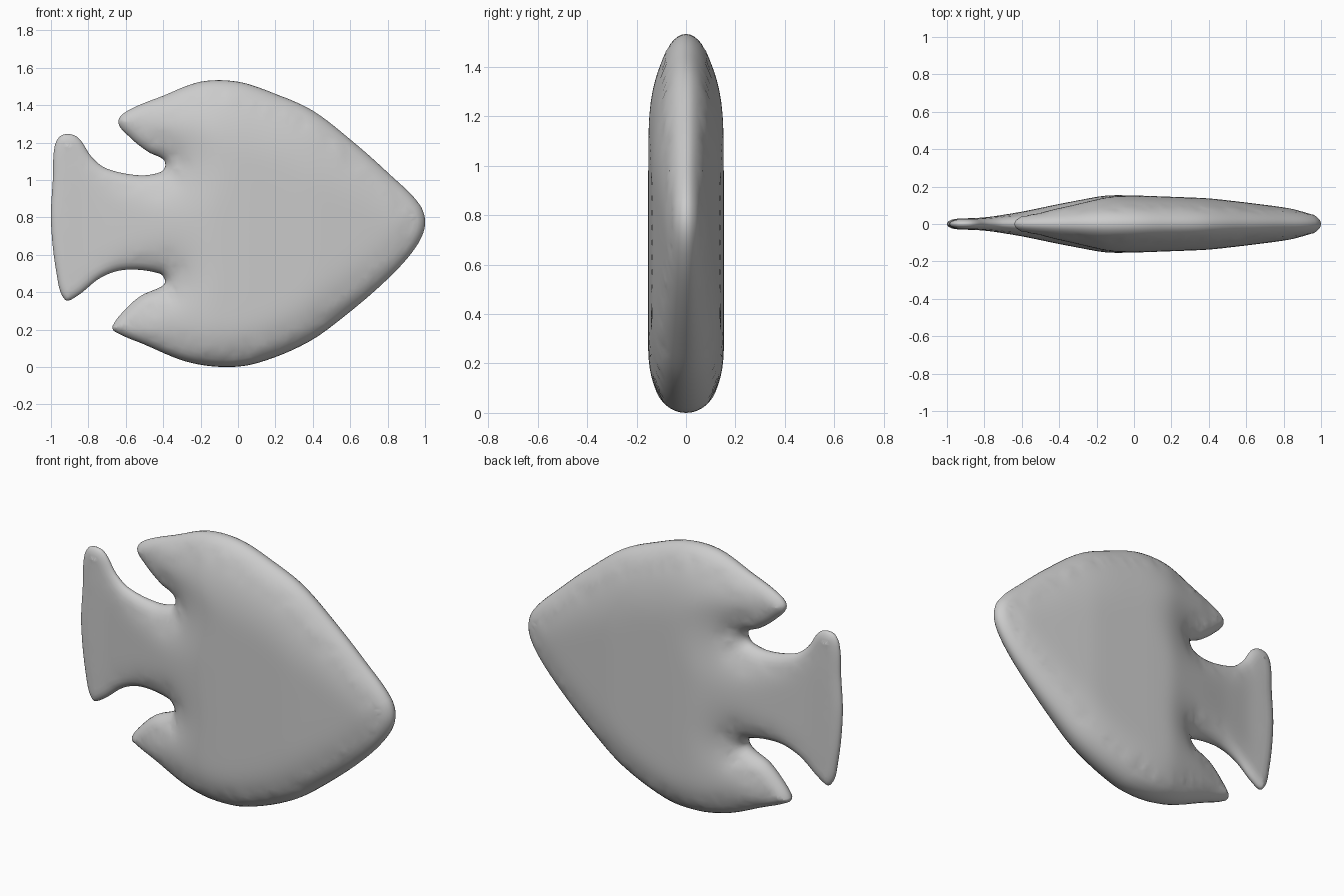
import bpy
import bmesh
from mathutils import Vector, geometry, kdtree

if "Cube" in bpy.data.objects:
    bpy.data.objects.remove(bpy.data.objects["Cube"], do_unlink=True)

# Side outline (x, z), from the nose over the back, round the tail and along the belly
OUTLINE = [Vector(p) for p in (
    (1, .76), (.97, .87), (.8, 1.04), (.62, 1.2), (.4, 1.37), (.2, 1.46),
    (0, 1.525), (-.2, 1.525), (-.4, 1.45), (-.59, 1.37), (-.64, 1.31),
    (-.58, 1.23), (-.48, 1.15), (-.4, 1.11), (-.39, 1.07), (-.42, 1.04),
    (-.53, 1.025), (-.7, 1.06), (-.78, 1.12), (-.86, 1.23), (-.94, 1.24),
    (-.98, 1.18), (-.99, 1), (-1, .78), (-.97, .5), (-.925, .36),
    (-.86, .38), (-.73, .48), (-.6, .52), (-.42, .5), (-.39, .46),
    (-.41, .43), (-.52, .38), (-.61, .3), (-.67, .22), (-.66, .19),
    (-.5, .12), (-.28, .03), (-.08, 0), (.1, .02), (.37, .13),
    (.58, .28), (.81, .48), (.95, .64))]

# Half thickness along the length (x, half thickness)
THICKNESS = [(-1, .028), (-.8, .033), (-.6, .065), (-.4, .108), (-.15, .155),
             (0, .153), (.4, .138), (.6, .115), (.8, .09), (1, .07)]
RING_DEPTHS = (.003, .01, .022, .04, .065)
GRID_STEP = .03


def smooth_loop(points, steps=6):
    """Closed smooth curve through the points."""
    n = len(points)
    tangents = [(points[(i + 1) % n] - points[i - 1]).normalized() for i in range(n)]
    loop = []
    for i in range(n):
        a, b = points[i], points[(i + 1) % n]
        length = (b - a).length / 3
        loop += geometry.interpolate_bezier(
            a, a + tangents[i] * length, b - tangents[(i + 1) % n] * length, b, steps + 1)[:-1]
    return [Vector((p[0], p[1])) for p in loop]


def half_thickness(x):
    for (xa, ta), (xb, tb) in zip(THICKNESS, THICKNESS[1:]):
        if x <= xb:
            t = max(0, (x - xa) / (xb - xa))
            return ta + (tb - ta) * t
    return THICKNESS[-1][1]


def depth_at(x, z, distance):
    """Rounded edge that is soft along the back and blunter on the belly."""
    half = half_thickness(x)
    radius = half * (1.3 + 1.1 * z)
    t = min(1, distance / radius)
    return half * (1 - (1 - t) ** 2) ** .5


# Boundary, edge rings and an interior grid
boundary = smooth_loop(OUTLINE)
count = len(boundary)
tree = kdtree.KDTree(count)
for i, p in enumerate(boundary):
    tree.insert((p.x, p.y, 0), i)
tree.balance()


def edge_distance(p):
    return tree.find((p.x, p.y, 0))[2]


points = list(boundary)
for depth in RING_DEPTHS:
    for i, p in enumerate(boundary):
        along = (boundary[(i + 1) % count] - boundary[i - 1]).normalized()
        q = p + Vector((-along.y, along.x)) * depth
        if edge_distance(q) > depth * .95:
            points.append(q)
steps = int(2 / GRID_STEP)
for i in range(steps):
    for j in range(steps):
        q = Vector((-1 + (i + j % 2 * .5) * GRID_STEP, j * GRID_STEP))
        if edge_distance(q) > RING_DEPTHS[-1] + GRID_STEP / 2:
            points.append(q)

flat_verts, _, flat_faces, *_ = geometry.delaunay_2d_cdt(
    points, [], [list(range(count))], 1, 1e-5)

# Both flanks share the boundary vertices
bm = bmesh.new()
used = {i for face in flat_faces for i in face}
front, back, inner = {}, {}, []
for i in used:
    p = flat_verts[i]
    distance = edge_distance(p)
    if distance < 1e-4:
        front[i] = back[i] = bm.verts.new((p.x, 0, p.y))
        continue
    y = depth_at(p.x, p.y, distance)
    front[i] = bm.verts.new((p.x, -y, p.y))
    back[i] = bm.verts.new((p.x, y, p.y))
    if distance > .05:
        inner += [front[i], back[i]]
for face in flat_faces:
    for side in (front, back):
        corners = [side[i] for i in face]
        if bm.faces.get(corners) is None:
            bm.faces.new(corners)

# Soften the ridges of the flanks
for _ in range(8):
    bmesh.ops.smooth_vert(bm, verts=inner, factor=.5, use_axis_y=True)
bmesh.ops.recalc_face_normals(bm, faces=bm.faces)

mesh = bpy.data.meshes.new("fish_body")
bm.to_mesh(mesh)
bm.free()
fish = bpy.data.objects.new("fish_body", mesh)
bpy.context.collection.objects.link(fish)

# Plain grey surface
grey = bpy.data.materials.new("light_grey")
grey.use_nodes = True
grey.diffuse_color = (.6, .6, .6, 1)
grey.node_tree.nodes["Principled BSDF"].inputs["Base Color"].default_value = (.6, .6, .6, 1)
mesh.materials.append(grey)

bpy.ops.object.select_all(action="DESELECT")
fish.select_set(True)
bpy.context.view_layer.objects.active = fish
bpy.ops.object.shade_smooth()
